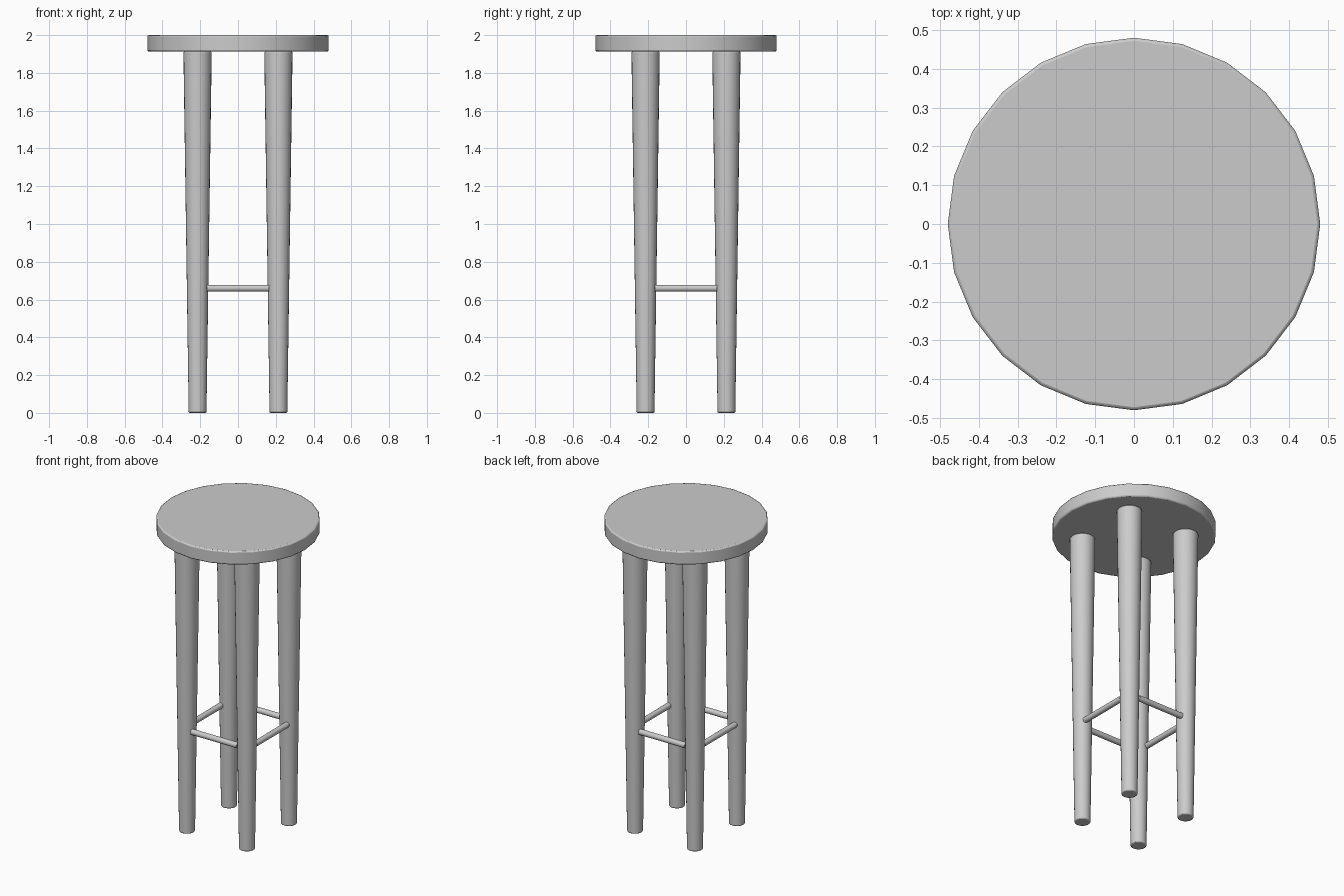
import bpy, math

if "Cube" in bpy.data.objects:
    bpy.data.objects.remove(bpy.data.objects["Cube"])

LEG = 0.214        # leg offset from the centre
SEAT_BOTTOM = 1.913


def cylinder(name, sides, r_bottom, r_top, depth, loc, rot=(0, 0, 0), bevel=0.0):
    bpy.ops.mesh.primitive_cone_add(vertices=sides, radius1=r_bottom, radius2=r_top,
                                    depth=depth, location=loc, rotation=rot)
    ob = bpy.context.object
    ob.name = name
    bpy.ops.object.shade_smooth_by_angle(angle=math.radians(35))
    if bevel:
        mod = ob.modifiers.new("soft_edges", 'BEVEL')
        mod.width = bevel
        mod.segments = 2
        mod.limit_method = 'ANGLE'
        mod.angle_limit = math.radians(40)
    return ob


# Round seat
cylinder("seat", 24, 0.48, 0.48, 2 - SEAT_BOTTOM, (0, 0, (2 + SEAT_BOTTOM) / 2), bevel=0.008)

# Four legs tapering towards the floor
for y, end in ((-LEG, "front"), (LEG, "back")):
    for x, side in ((-LEG, "left"), (LEG, "right")):
        cylinder(f"{end}_{side}_leg", 24, 0.047, 0.075, SEAT_BOTTOM,
                 (x, y, SEAT_BOTTOM / 2), bevel=0.006)

# Four rungs, set slightly outside the leg centre lines
RUNG_OUT, RUNG_Z, RUNG_R, RUNG_LEN = 0.235, 0.66, 0.018, 0.33
quarter = math.pi / 2
for s, front, side in ((-1, "front", "left"), (1, "back", "right")):
    cylinder(f"{front}_rung", 16, RUNG_R, RUNG_R, RUNG_LEN,
             (0, s * RUNG_OUT, RUNG_Z), (0, quarter, 0), 0.003)
    cylinder(f"{side}_rung", 16, RUNG_R, RUNG_R, RUNG_LEN,
             (s * RUNG_OUT, 0, RUNG_Z), (quarter, 0, 0), 0.003)
